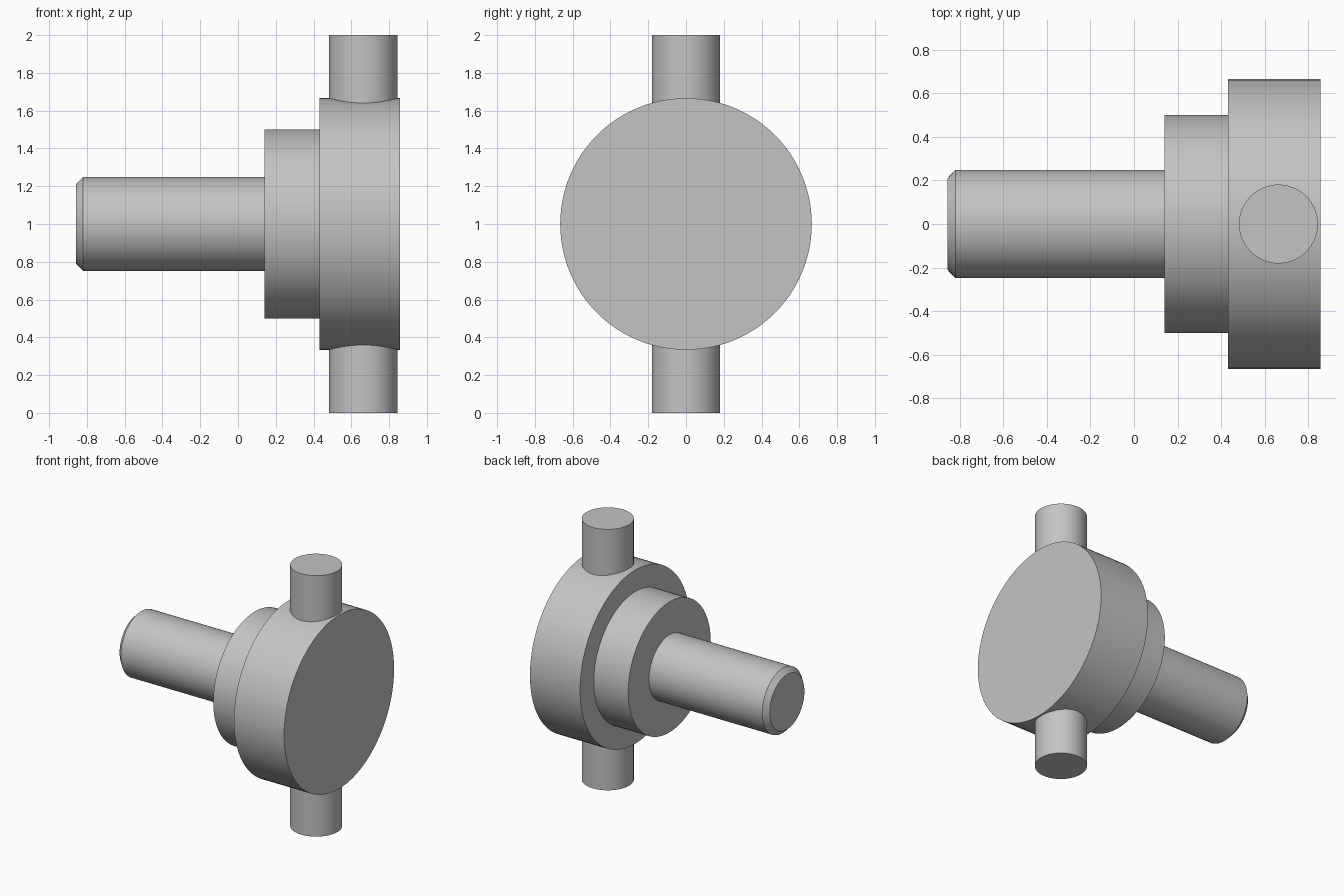
import bpy, bmesh
from math import radians, tau
from mathutils import Matrix, Vector

cube = bpy.data.objects.get("Cube")
if cube:
    bpy.data.objects.remove(cube, do_unlink=True)

GREY = (0.55, 0.55, 0.55, 1)
steel = bpy.data.materials.new("plain grey")
steel.use_nodes = True
steel.diffuse_color = GREY
steel.node_tree.nodes["Principled BSDF"].inputs["Base Color"].default_value = GREY


def finish(name, bm):
    bmesh.ops.recalc_face_normals(bm, faces=bm.faces)
    mesh = bpy.data.meshes.new(name)
    bm.to_mesh(mesh)
    bm.free()
    mesh.materials.append(steel)
    obj = bpy.data.objects.new(name, mesh)
    bpy.context.collection.objects.link(obj)
    bpy.ops.object.select_all(action="DESELECT")
    obj.select_set(True)
    bpy.context.view_layer.objects.active = obj
    bpy.ops.object.shade_smooth_by_angle(angle=radians(30))
    return obj


def turned(name, profile, steps=96):
    """Revolve (x, radius) points about the horizontal axis at z = 1 and cap the ends."""
    bm = bmesh.new()
    verts = [bm.verts.new((x, 0, 1 + r)) for x, r in profile]
    edges = [bm.edges.new(pair) for pair in zip(verts, verts[1:])]
    bmesh.ops.spin(bm, geom=verts + edges, cent=(0, 0, 1), axis=(1, 0, 0),
                   angle=tau, steps=steps, use_merge=True)
    bmesh.ops.remove_doubles(bm, verts=bm.verts, dist=0.0001)
    bmesh.ops.holes_fill(bm, edges=[e for e in bm.edges if e.is_boundary], sides=0)
    return finish(name, bm)


def pin(name, z_low, z_high):
    bm = bmesh.new()
    bmesh.ops.create_cone(bm, cap_ends=True, segments=64, radius1=0.181, radius2=0.181,
                          depth=z_high - z_low,
                          matrix=Matrix.Translation(Vector((0.663, 0, (z_low + z_high) / 2))))
    return finish(name, bm)


# Stepped body: chamfered shaft, collar and wide flange
turned("stepped_shaft", [(-0.857, 0.21), (-0.82, 0.248), (0.14, 0.248), (0.14, 0.5),
                         (0.432, 0.5), (0.432, 0.666), (0.857, 0.666)])

# Opposed pins standing out of the flange
pin("upper_pin", 1.6, 2)
pin("lower_pin", 0, 0.4)
